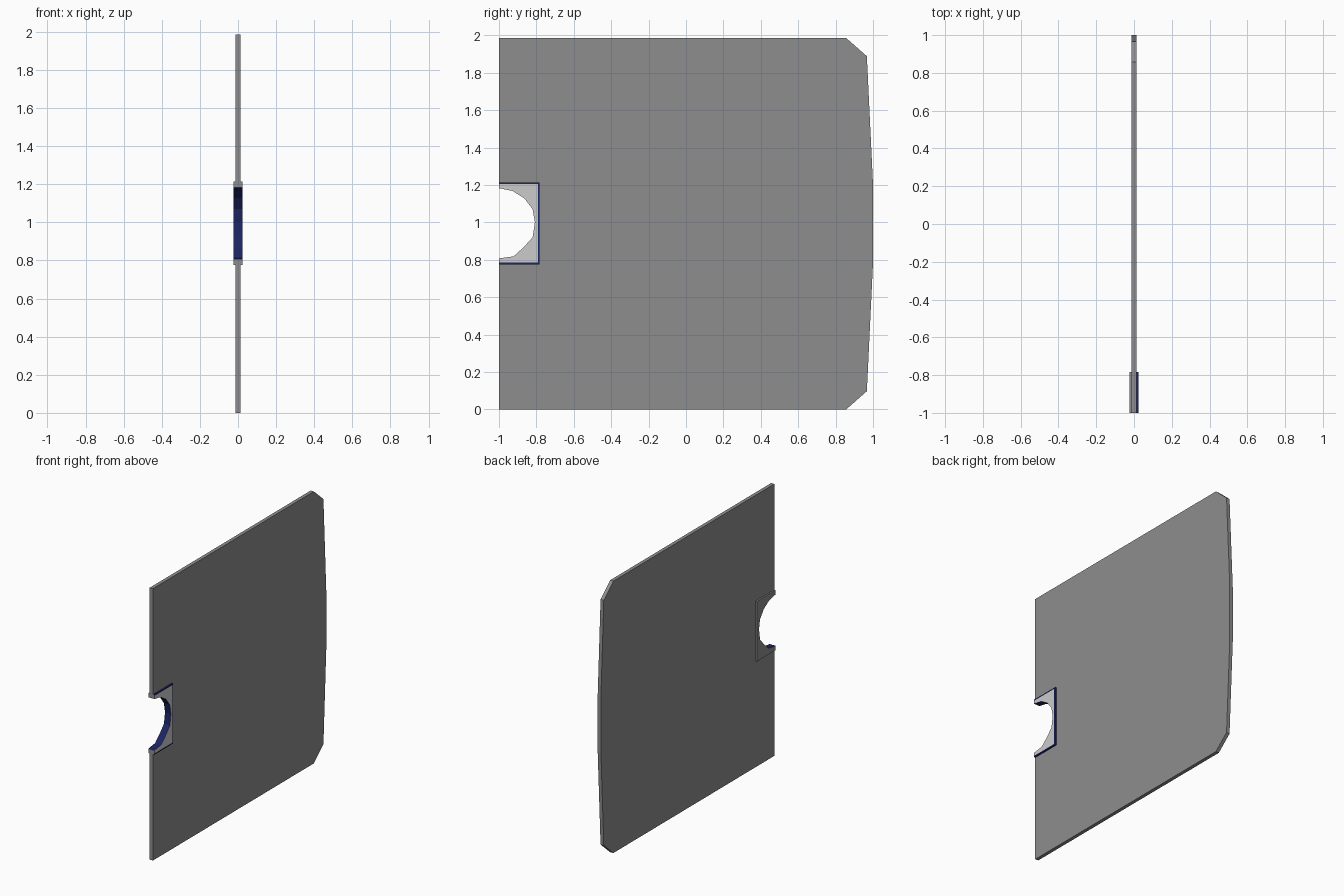
import bpy
import bmesh

if "Cube" in bpy.data.objects:
    bpy.data.objects.remove(bpy.data.objects["Cube"])


def material(name, color):
    m = bpy.data.materials.new(name)
    m.diffuse_color = (*color, 1)
    m.use_nodes = True
    m.node_tree.nodes["Principled BSDF"].inputs["Base Color"].default_value = m.diffuse_color
    return m


dark = material("dark_grey", (0.27, 0.27, 0.27))
navy = material("navy", (0.012, 0.018, 0.13))
light = material("light_grey", (0.8, 0.8, 0.8))


def layers(bm, outline, xs):
    """One ring of vertices in the yz plane for each x."""
    return [[bm.verts.new((x, y, z)) for y, z in outline] for x in xs]


def finish(bm, name, mats):
    bmesh.ops.recalc_face_normals(bm, faces=bm.faces[:])
    mesh = bpy.data.meshes.new(name)
    bm.to_mesh(mesh)
    bm.free()
    for m in mats:
        mesh.materials.append(m)
    obj = bpy.data.objects.new(name, mesh)
    bpy.context.collection.objects.link(obj)
    return obj


TOP = 1.985
Y0, Y1 = -1.0, -0.783        # grip block extents
Z0, Z1 = 0.775, 1.213
HALF_PANEL, HALF_GRIP, RIM = 0.013, 0.024, 0.009

# Door panel: flat slab with a bowed far edge and a notch for the grip
upper = [(1.0, 1.2), (0.967, 1.888), (0.857, TOP)]
lower = [(y, TOP - z) for y, z in reversed(upper)]
outline = [(Y0, 0)] + lower + upper + [(Y0, TOP), (Y0, Z1), (Y1, Z1), (Y1, Z0), (Y0, Z0)]
bm = bmesh.new()
back, front = layers(bm, outline, (-HALF_PANEL, HALF_PANEL))
bm.faces.new(back)
bm.faces.new(front)
for i in range(len(outline)):
    j = (i + 1) % len(outline)
    bm.faces.new((back[i], back[j], front[j], front[i]))
finish(bm, "door_panel", [dark])

# Grip: rectangular block with a half-round cutout, navy rim and light face
hole = [(Y0, 1.182), (-0.928, 1.168), (-0.864, 1.128), (-0.82, 1.07), (-0.808, 1.0),
        (-0.82, 0.92), (-0.869, 0.866), (-0.922, 0.818), (Y0, 0.807)]
outline = [(Y0, Z0), (Y1, Z0), (Y1, Z1), (Y0, Z1), (Y0, Z1 - RIM)] + hole + [(Y0, Z0 + RIM)]
n = len(outline)
bm = bmesh.new()
rings = layers(bm, outline, (-HALF_GRIP, HALF_PANEL, HALF_GRIP))
bm.faces.new(rings[0])
for level in range(2):
    a, b = rings[level], rings[level + 1]
    for i in range(n):
        j = (i + 1) % n
        f = bm.faces.new((a[i], a[j], b[j], b[i]))
        in_hole = 5 <= i < n - 2
        outer_rim = i < 3 and level == 1
        f.material_index = 1 if in_hole or outer_rim else 0

# Grip face: inset light plate inside the rim
cap = rings[2]
low = bm.verts.new((HALF_GRIP, Y1 - RIM, Z0 + RIM))
high = bm.verts.new((HALF_GRIP, Y1 - RIM, Z1 - RIM))
for quad in ((cap[0], cap[1], low, cap[-1]),
             (cap[1], cap[2], high, low),
             (cap[2], cap[3], cap[4], high)):
    bm.faces.new(quad).material_index = 1
bm.faces.new([cap[-1], low, high] + cap[4:-1]).material_index = 2
finish(bm, "grip", [dark, navy, light])
